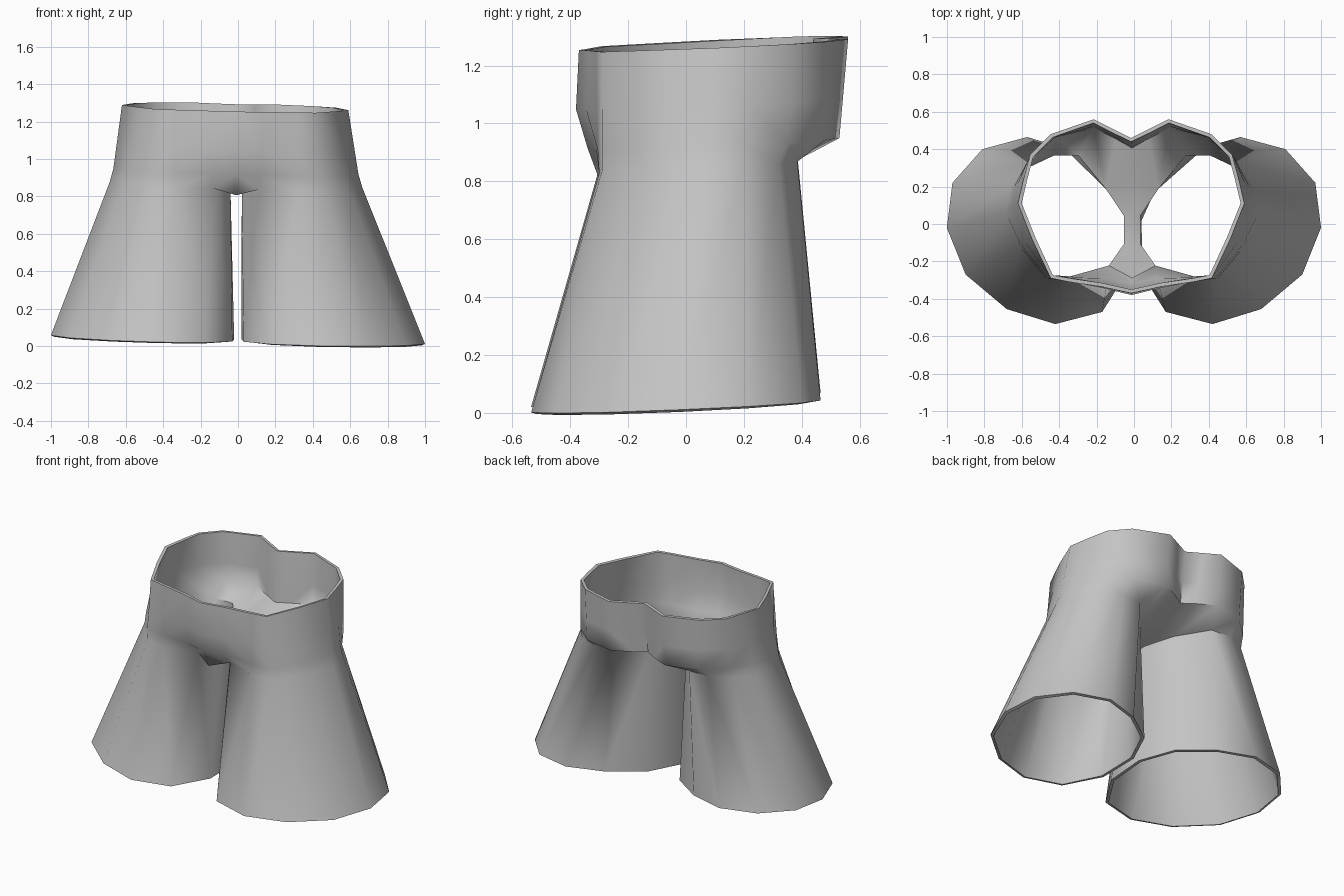
import bpy
import bmesh
from mathutils import Vector

if "Cube" in bpy.data.objects:
    bpy.data.objects.remove(bpy.data.objects["Cube"], do_unlink=True)

# Fabric colour
fabric = bpy.data.materials.new("grey_fabric")
fabric.use_nodes = True
grey = (0.55, 0.55, 0.55, 1)
fabric.diffuse_color = grey
fabric.node_tree.nodes["Principled BSDF"].inputs["Base Color"].default_value = grey

# Leg outlines, starting at the outer side and running round by the back
HEM = [(1, -.02), (.97, .22), (.81, .4), (.57, .465), (.33, .39), (.12, .24),
       (.02, .02), (.03, -.25), (.17, -.47), (.42, -.535), (.68, -.455), (.9, -.27)]
THIGH = [(.675, .06, .86), (.65, .2, .86), (.56, .32, .86), (.42, .385, .86),
         (.28, .38, .86), (.13, .2, .85), (.03, .05, .82), (.03, -.11, .82),
         (.12, -.24, .85), (.33, -.3, .85), (.46, -.29, .86), (.6, -.12, .86)]
# Centre seam between the legs, from back to front
SEAM = [(0, .24, .87), (0, .05, .83), (0, -.11, .83), (0, -.3, .82)]
# Half outlines of the hips, from the centre back to the centre front
SEAT = [(0, .42), (.08, .47), (.2, .53), (.41, .48), (.55, .35), (.63, .2),
        (.655, .08), (.6, -.1), (.46, -.29), (.33, -.305), (.13, -.31), (0, -.34)]
WAIST = [(0, .46), (.1, .51), (.2, .56), (.43, .48), (.54, .37), (.575, .24),
         (.605, .11), (.53, -.08), (.43, -.29), (.33, -.31), (.16, -.335), (0, -.37)]


def at_height(outline, z):
    return [Vector((x, y, z)) for x, y in outline]


def hip_ring():
    """Ring between seat and waist, swelling at the front."""
    ring = [a.lerp(b, .4) for a, b in zip(at_height(SEAT, .93), at_height(WAIST, 1.27))]
    ring[-1].y = -.38
    ring[-2].y = -.345
    return ring


def bridge(bm, lower, upper, closed=False):
    count = len(lower)
    for i in range(count if closed else count - 1):
        j = (i + 1) % count
        bm.faces.new((lower[i], lower[j], upper[j], upper[i]))


def build_half(bm, side):
    def verts(points):
        return [bm.verts.new((side * p[0], p[1], p[2])) for p in points]

    hem = verts(at_height(HEM, .035))
    thigh = verts(THIGH)
    seam = verts(SEAM)
    # Flared leg and crotch
    bridge(bm, hem, thigh, closed=True)
    bridge(bm, thigh[5:9], seam)
    # Seat, hips and waist
    base = [seam[0]] + thigh[5::-1] + thigh[:7:-1] + [seam[-1]]
    for ring in (at_height(SEAT, .93), hip_ring(), at_height(WAIST, 1.27)):
        upper = verts(ring)
        bridge(bm, base, upper)
        base = upper


bm = bmesh.new()
for side in (1, -1):
    build_half(bm, side)
bmesh.ops.remove_doubles(bm, verts=bm.verts, dist=.001)
bmesh.ops.recalc_face_normals(bm, faces=bm.faces)
outer = max(bm.faces, key=lambda f: f.calc_center_median().x)
if outer.normal.x < 0:
    bmesh.ops.reverse_faces(bm, faces=bm.faces)

# Slight lean of the whole garment
for v in bm.verts:
    v.co.z += .045 * v.co.y - .023 * v.co.x
    v.co.x -= .012 * v.co.z

mesh = bpy.data.meshes.new("shorts")
bm.to_mesh(mesh)
bm.free()
mesh.materials.append(fabric)
shorts = bpy.data.objects.new("shorts", mesh)
bpy.context.collection.objects.link(shorts)

# Cloth thickness, then smooth shading with crisp rims
bpy.ops.object.select_all(action="DESELECT")
shorts.select_set(True)
bpy.context.view_layer.objects.active = shorts
cloth = shorts.modifiers.new("cloth_thickness", "SOLIDIFY")
cloth.thickness = .02
cloth.offset = -1
bpy.ops.object.modifier_apply(modifier=cloth.name)
bpy.ops.object.shade_smooth_by_angle(angle=1.05)
